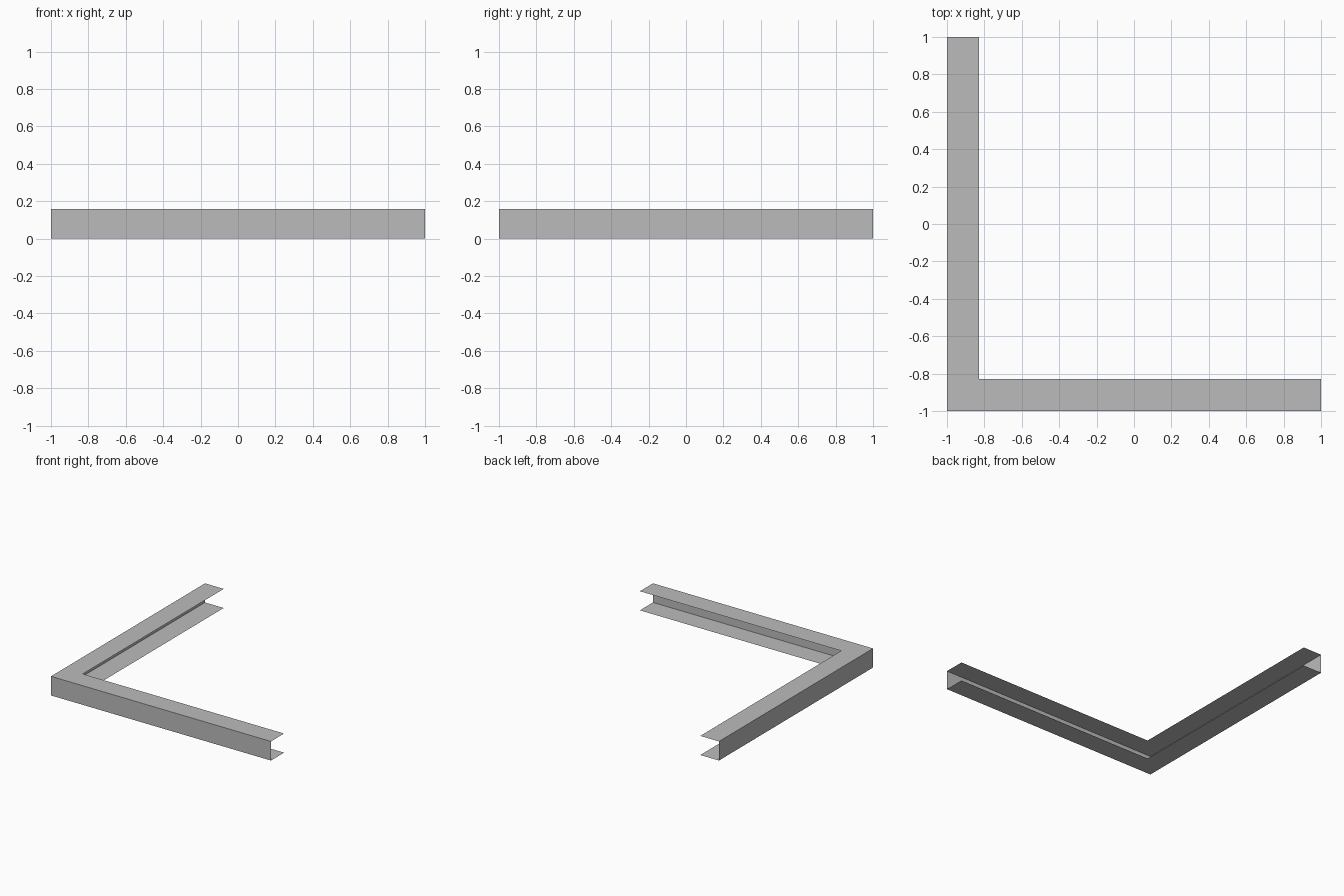
import bpy
import bmesh

default = bpy.data.objects.get("Cube")
if default:
    bpy.data.objects.remove(default, do_unlink=True)

HEIGHT, DEPTH = 0.157, 0.17
IN = -1 + DEPTH

steel = bpy.data.materials.new("grey_steel")
steel.use_nodes = True
colour = (0.5, 0.5, 0.5, 1)
steel.diffuse_color = colour
steel.node_tree.nodes["Principled BSDF"].inputs["Base Color"].default_value = colour

# C-shaped sheet section: (inset from outer wall, height)
section = [(IN, 0), (-1, 0), (-1, HEIGHT), (IN, HEIGHT)]

# Sweep the section along the L: free end, mitred corner, free end
bm = bmesh.new()
rows = [[bm.verts.new(p) for p in ring] for ring in (
    [(1, d, z) for d, z in section],
    [(d, d, z) for d, z in section],
    [(d, 1, z) for d, z in section])]
for a, b in zip(rows, rows[1:]):
    for i in range(len(section) - 1):
        bm.faces.new((a[i], a[i + 1], b[i + 1], b[i]))
bmesh.ops.recalc_face_normals(bm, faces=bm.faces)
# Make the top flange face upward
if max(bm.faces, key=lambda f: f.calc_center_median().z).normal.z < 0:
    bmesh.ops.reverse_faces(bm, faces=bm.faces)

# Merge the mitred flange halves into clean L-shaped plates
bmesh.ops.dissolve_limit(bm, angle_limit=0.01, verts=bm.verts, edges=bm.edges)

mesh = bpy.data.meshes.new("corner_channel")
bm.to_mesh(mesh)
bm.free()
mesh.materials.append(steel)
bpy.context.collection.objects.link(bpy.data.objects.new("corner_channel", mesh))
